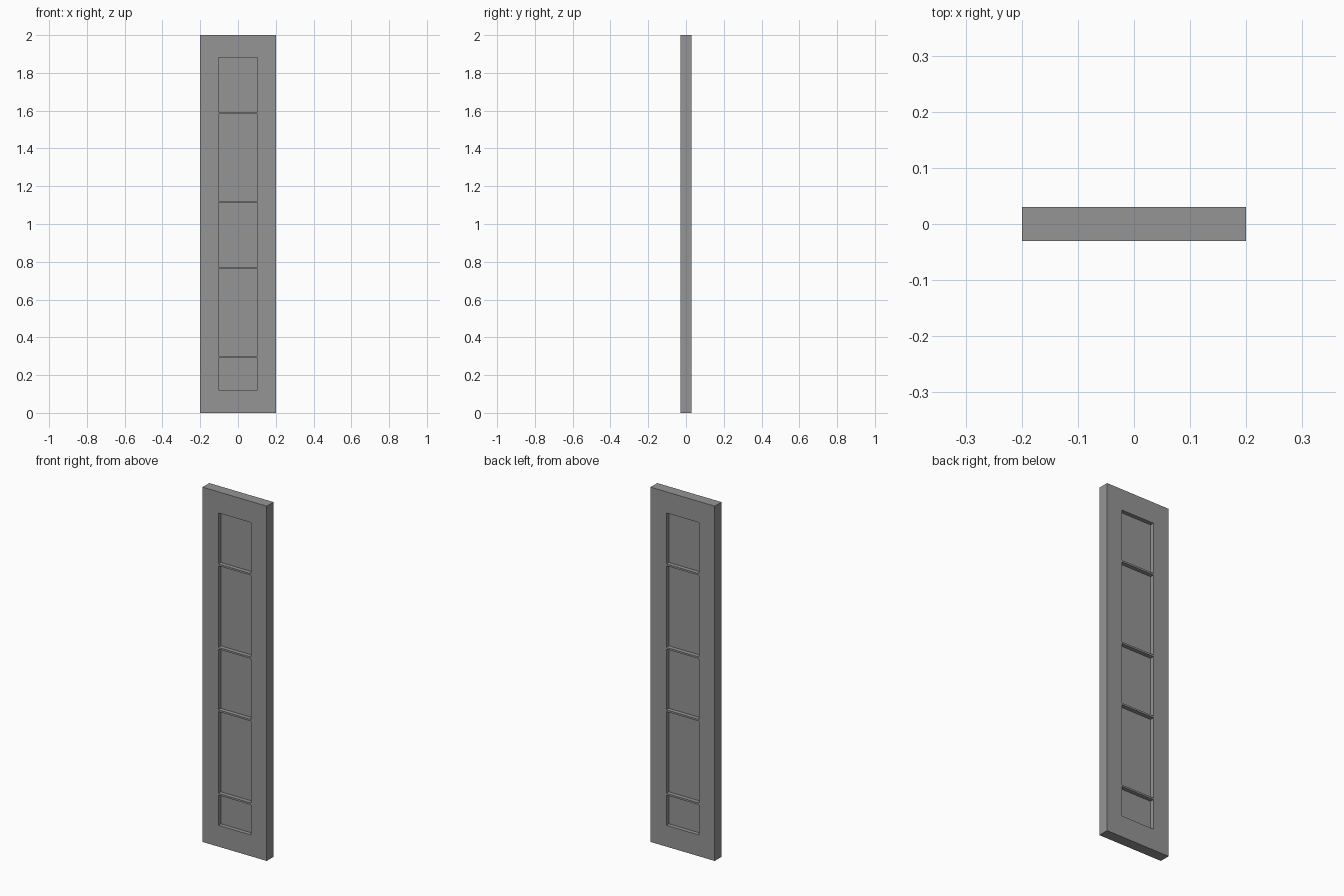
import bpy, bmesh

if "Cube" in bpy.data.objects:
    bpy.data.objects.remove(bpy.data.objects["Cube"])

WIDTH, HEIGHT, HALF_T = 0.4, 2.0, 0.03      # door slab
OPEN_X, OPEN_LOW, OPEN_HIGH = 0.102, 0.12, 1.881
PANE_T = 0.014
BAR_H = 0.01
BAR_Z = (0.295, 0.766, 1.118, 1.588)

# Dark grey finish
grey = bpy.data.materials.new("dark_grey")
grey.diffuse_color = (0.3, 0.3, 0.3, 1)
grey.use_nodes = True
grey.node_tree.nodes["Principled BSDF"].inputs["Base Color"].default_value = grey.diffuse_color


def make_object(name, bm):
    bmesh.ops.recalc_face_normals(bm, faces=bm.faces)
    mesh = bpy.data.meshes.new(name)
    bm.to_mesh(mesh)
    bm.free()
    mesh.materials.append(grey)
    obj = bpy.data.objects.new(name, mesh)
    bpy.context.collection.objects.link(obj)
    return obj


def box(name, size, center):
    bm = bmesh.new()
    bmesh.ops.create_cube(bm, size=1)
    for v in bm.verts:
        v.co = [v.co[i] * size[i] + center[i] for i in range(3)]
    return make_object(name, bm)


# Door frame: outer and inner rectangle loops joined into one solid ring
def rectangle(bm, half_x, low, high, y):
    corners = ((-half_x, low), (half_x, low), (half_x, high), (-half_x, high))
    return [bm.verts.new((x, y, z)) for x, z in corners]


bm = bmesh.new()
loops = [rectangle(bm, WIDTH / 2, 0, HEIGHT, -HALF_T),
         rectangle(bm, OPEN_X, OPEN_LOW, OPEN_HIGH, -HALF_T),
         rectangle(bm, OPEN_X, OPEN_LOW, OPEN_HIGH, HALF_T),
         rectangle(bm, WIDTH / 2, 0, HEIGHT, HALF_T)]
for k in range(4):
    a, b = loops[k], loops[(k + 1) % 4]
    for i in range(4):
        j = (i + 1) % 4
        bm.faces.new((a[i], a[j], b[j], b[i]))
make_object("door_frame", bm)

# Thin pane recessed from both faces
box("pane", (2 * OPEN_X, PANE_T, OPEN_HIGH - OPEN_LOW),
    (0, 0, (OPEN_LOW + OPEN_HIGH) / 2))

# Horizontal glazing bars dividing the pane
for n, z in enumerate(BAR_Z, 1):
    box(f"glazing_bar_{n}", (2 * OPEN_X, 2 * HALF_T, BAR_H), (0, 0, z))
